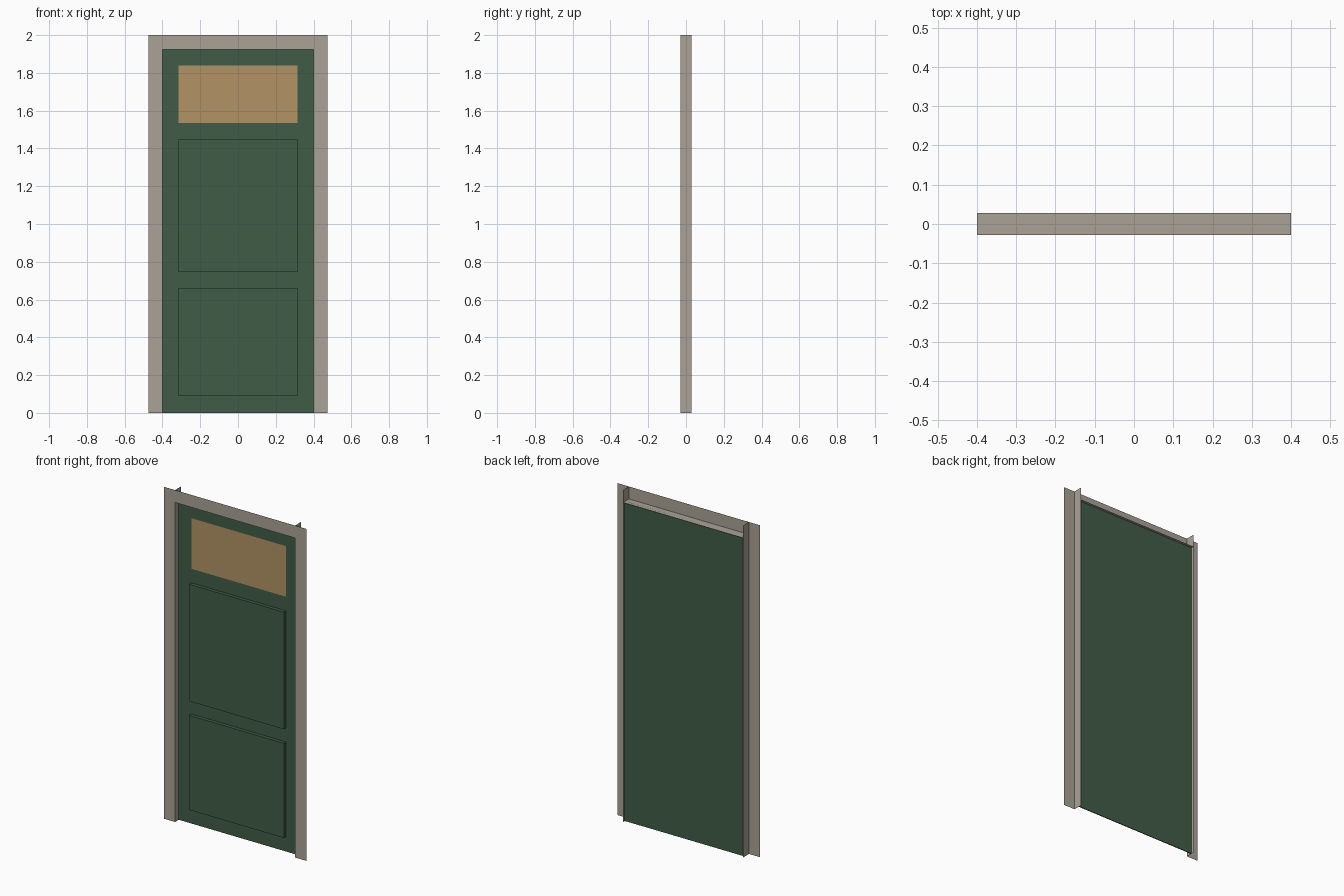
import bpy, bmesh

if "Cube" in bpy.data.objects:
    bpy.data.objects.remove(bpy.data.objects["Cube"])

W, OUT, TOP, H = 0.40, 0.475, 1.925, 2.0   # opening half width, outer half width, opening top, height
YF, YB = -0.028, 0.028                     # frame depth
DOOR_F, DOOR_B, RAISED = 0.007, 0.012, -0.014


def material(name, rgb):
    m = bpy.data.materials.new(name)
    m.diffuse_color = (*rgb, 1)
    m.use_nodes = True
    m.node_tree.nodes["Principled BSDF"].inputs["Base Color"].default_value = m.diffuse_color
    return m


STONE = material("frame_paint", (0.40, 0.365, 0.305))
GREEN = material("door_paint", (0.053, 0.107, 0.062))
TAN = material("window_tan", (0.445, 0.296, 0.133))


def finish(bm, name, mats):
    me = bpy.data.meshes.new(name)
    bm.to_mesh(me)
    bm.free()
    for m in mats:
        me.materials.append(m)
    ob = bpy.data.objects.new(name, me)
    bpy.context.collection.objects.link(ob)
    return ob


def sheet(name, quads):
    bm = bmesh.new()
    for q in quads:
        bm.faces.new([bm.verts.new(p) for p in q])
    bmesh.ops.remove_doubles(bm, verts=bm.verts, dist=1e-5)
    return finish(bm, name, [STONE])


def front_quad(x0, x1, z0, z1):
    return [(x0, YF, z0), (x1, YF, z0), (x1, YF, z1), (x0, YF, z1)]


# Flat casing around the opening
sheet("casing", [front_quad(-OUT, -W, 0, H), front_quad(W, OUT, 0, H),
                 front_quad(-W, W, TOP, H)])

# Thin jamb sheets running back from the casing
for side, x in (("left", -W), ("right", W)):
    q = [(x, YF, 0), (x, YB, 0), (x, YB, H), (x, YF, H)]
    sheet(side + "_jamb", [q if x > 0 else q[::-1]])
sheet("head_jamb", [[(-W, YF, TOP), (W, YF, TOP), (W, YB, TOP), (-W, YB, TOP)]])

# Door leaf: gridded front with a window cell and two raised panels
xs = [-W, -0.315, 0.315, W]
zs = [0, 0.09, 0.66, 0.745, 1.45, 1.535, 1.84, TOP]
bm = bmesh.new()
grid = [[bm.verts.new((x, DOOR_F, z)) for x in xs] for z in zs]
panels = []
for j in range(len(zs) - 1):
    for i in range(len(xs) - 1):
        f = bm.faces.new((grid[j][i], grid[j][i + 1], grid[j + 1][i + 1], grid[j + 1][i]))
        if i == 1 and j in (1, 3):
            panels.append(f)
        if i == 1 and j == 5:
            f.material_index = 1

# Plain back and edges of the leaf
rim = [e for e in bm.edges if e.is_boundary]
ext = bmesh.ops.extrude_edge_only(bm, edges=rim)["geom"]
for v in (g for g in ext if isinstance(g, bmesh.types.BMVert)):
    v.co.y = DOOR_B
bmesh.ops.contextual_create(bm, geom=[e for e in bm.edges if e.is_boundary])

# Raise the panels
for f in bmesh.ops.extrude_discrete_faces(bm, faces=[])["faces"] + panels:
    new = bmesh.ops.extrude_face_region(bm, geom=[f])["geom"]
    for v in (g for g in new if isinstance(g, bmesh.types.BMVert)):
        v.co.y = RAISED
    if f.is_valid:
        bm.faces.remove(f)
for f in bm.faces:
    if abs(f.calc_center_median().y - DOOR_F) > 1e-4:
        f.material_index = 0
bmesh.ops.recalc_face_normals(bm, faces=bm.faces)
finish(bm, "door_leaf", [GREEN, TAN])
